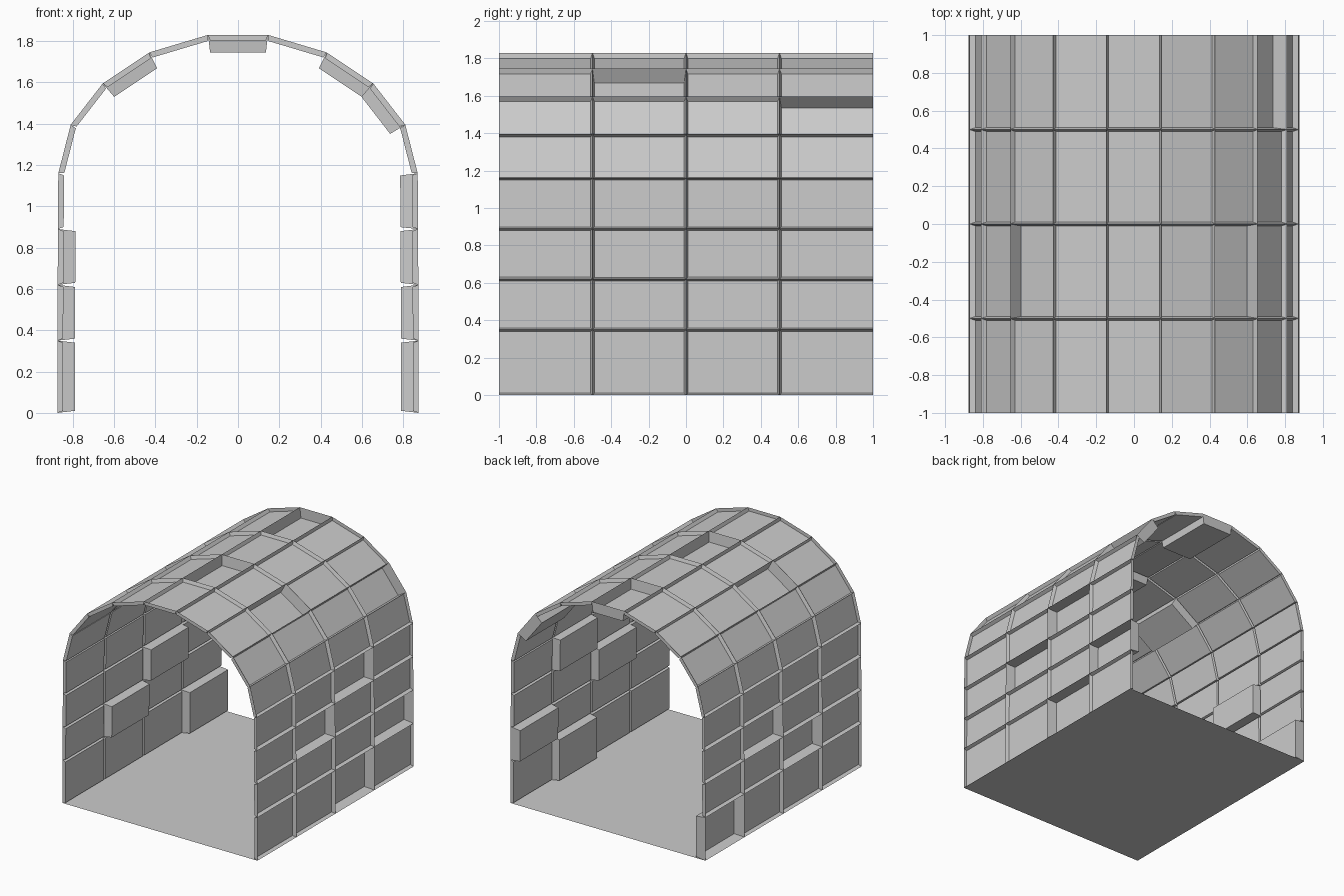
import bpy
import bmesh
from mathutils import Vector

cube = bpy.data.objects.get("Cube")
if cube:
    bpy.data.objects.remove(cube)

grey = bpy.data.materials.new("light_grey")
grey.use_nodes = True
colour = (0.6, 0.6, 0.6, 1)
grey.diffuse_color = colour
grey.node_tree.nodes["Principled BSDF"].inputs["Base Color"].default_value = colour


def finish(name, bm):
    mesh = bpy.data.meshes.new(name)
    bm.to_mesh(mesh)
    bm.free()
    mesh.materials.append(grey)
    obj = bpy.data.objects.new(name, mesh)
    bpy.context.collection.objects.link(obj)
    return obj


# Arch cross-section: one side from the ground up, then mirrored
half = [(0.875, 0), (0.875, 0.35), (0.873, 0.62), (0.872, 0.89), (0.87, 1.16),
        (0.81, 1.395), (0.655, 1.595), (0.43, 1.745), (0.145, 1.83)]
profile = half + [(-x, z) for x, z in reversed(half)]
stations = [-1, -0.5, 0, 0.5, 1]
BASE, DEEP, INSET = 0.028, 0.085, 0.01

# Deeply sunken panels, as (row counted from +x ground, column from the front)
deep = {(0, 2), (1, 3), (2, 1), (3, 2), (5, 3), (6, 1), (8, 1), (8, 3),
        (10, 1), (14, 2), (15, 1), (16, 3)}


def panel(bm, row, col):
    """Sunken panel with slanted sides, open towards the outside."""
    a, b = (Vector((x, 0, z)) for x, z in profile[row:row + 2])
    y0, y1 = stations[col:col + 2]
    along = (b - a).normalized()
    inward = Vector((-along.z, 0, along.x))
    depth = DEEP if (row, col) in deep else BASE
    in0 = 0 if col == 0 else INSET
    in1 = 0 if col == len(stations) - 2 else INSET
    outer = [a + Vector((0, y0, 0)), a + Vector((0, y1, 0)),
             b + Vector((0, y1, 0)), b + Vector((0, y0, 0))]
    sink = inward * depth
    shift = along * INSET
    inner = [outer[0] + sink + shift + Vector((0, in0, 0)),
             outer[1] + sink + shift - Vector((0, in1, 0)),
             outer[2] + sink - shift - Vector((0, in1, 0)),
             outer[3] + sink - shift + Vector((0, in0, 0))]
    vo = [bm.verts.new(p) for p in outer]
    vi = [bm.verts.new(p) for p in inner]
    bm.faces.new(vi)
    for i in range(4):
        j = (i + 1) % 4
        bm.faces.new((vo[i], vo[j], vi[j], vi[i]))


# Panelled shell
bm = bmesh.new()
for row in range(len(profile) - 1):
    for col in range(len(stations) - 1):
        panel(bm, row, col)
bmesh.ops.remove_doubles(bm, verts=bm.verts, dist=0.0005)
bmesh.ops.reverse_faces(bm, faces=[f for f in bm.faces])
finish("tunnel_shell", bm)

# Ground sheet
bm = bmesh.new()
corners = [bm.verts.new((x, y, 0)) for x, y in
           [(-0.875, -1), (0.875, -1), (0.875, 1), (-0.875, 1)]]
bm.faces.new(corners)
finish("floor", bm)
